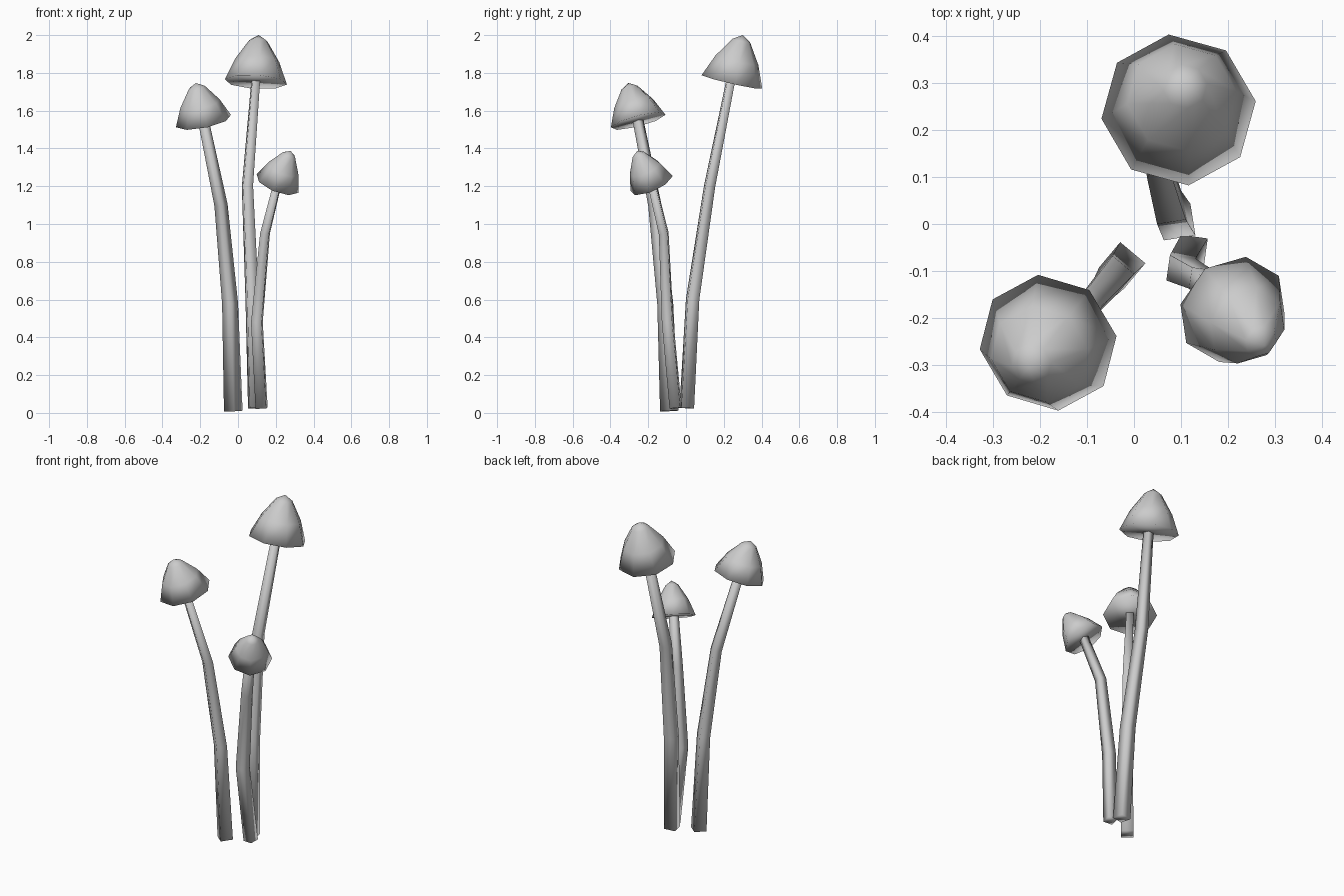
import bpy
import bmesh
from math import radians, sin, cos, tau
from mathutils import Vector

if "Cube" in bpy.data.objects:
    bpy.data.objects.remove(bpy.data.objects["Cube"])

UP = Vector((0, 0, 1))

grey = bpy.data.materials.new("plain_grey")
grey.use_nodes = True
grey.diffuse_color = (0.6, 0.6, 0.6, 1)
grey.node_tree.nodes["Principled BSDF"].inputs["Base Color"].default_value = (0.6, 0.6, 0.6, 1)


def ring(bm, centre, direction, radius, sides, phase):
    """Regular polygon of vertices facing along a direction."""
    turn = UP.rotation_difference(direction)
    angles = [radians(phase) + tau * i / sides for i in range(sides)]
    return [bm.verts.new(centre + turn @ Vector((radius * cos(a), radius * sin(a), 0)))
            for a in angles]


def bridge(bm, low, high):
    n = len(low)
    for i in range(n):
        j = (i + 1) % n
        bm.faces.new((low[i], low[j], high[j], high[i]))


def finish(bm, name):
    bmesh.ops.recalc_face_normals(bm, faces=bm.faces)
    for face in bm.faces:
        face.smooth = True
    mesh = bpy.data.meshes.new(name)
    bm.to_mesh(mesh)
    bm.free()
    mesh.materials.append(grey)
    bpy.context.collection.objects.link(bpy.data.objects.new(name, mesh))


def stem(name, path, widths, phase):
    """Square tapering tube through the path points."""
    bm = bmesh.new()
    pts = [Vector(p) for p in path]
    rings = []
    for i, p in enumerate(pts):
        direction = (pts[min(i + 1, len(pts) - 1)] - pts[max(i - 1, 0)]).normalized()
        rings.append(ring(bm, p, direction, widths[i] * 0.707, 4, phase + 45))
    for low, high in zip(rings, rings[1:]):
        bridge(bm, low, high)
    bm.faces.new(rings[0])
    bm.faces.new(rings[-1])
    finish(bm, name)


def cap(name, centre, tilt, radius, height, phase):
    """Eight-sided bell with a flat underside, tilted along an axis."""
    bm = bmesh.new()
    centre, axis = Vector(centre), Vector(tilt).normalized()
    profile = [(1, 0), (0.71, 0.46), (0.29, 0.88)]
    rings = [ring(bm, centre + axis * height * h, axis, radius * r, 8, phase)
             for r, h in profile]
    for low, high in zip(rings, rings[1:]):
        bridge(bm, low, high)
    tip = bm.verts.new(centre + axis * height)
    top = rings[-1]
    for i in range(8):
        bm.faces.new((top[i], top[(i + 1) % 8], tip))
    bm.faces.new(rings[0])
    finish(bm, name)


# Tall mushroom leaning back
stem("tall_stem",
     [(0.092, 0.004, 0.025), (0.075, 0.035, 0.6), (0.05, 0.125, 1.2), (0.097, 0.245, 1.8)],
     [0.068, 0.062, 0.052, 0.04], 9)
cap("tall_cap", (0.095, 0.243, 1.752), (0.06, 0.23, 1), 0.166, 0.255, 7)

# Middle mushroom leaning to the front right
stem("middle_stem",
     [(-0.025, -0.088, 0.01), (-0.042, -0.11, 0.58), (-0.09, -0.165, 1.1), (-0.19, -0.26, 1.58)],
     [0.07, 0.06, 0.05, 0.04], -40)
cap("middle_cap", (-0.183, -0.253, 1.545), (-0.2, -0.26, 1), 0.15, 0.212, 7)

# Small mushroom leaning to the front left
stem("small_stem",
     [(0.125, -0.055, 0.025), (0.1, -0.097, 0.48), (0.143, -0.118, 0.95), (0.218, -0.19, 1.25)],
     [0.057, 0.055, 0.046, 0.038], -8)
cap("small_cap", (0.21, -0.182, 1.215), (0.4, -0.45, 1), 0.122, 0.2, -10)
